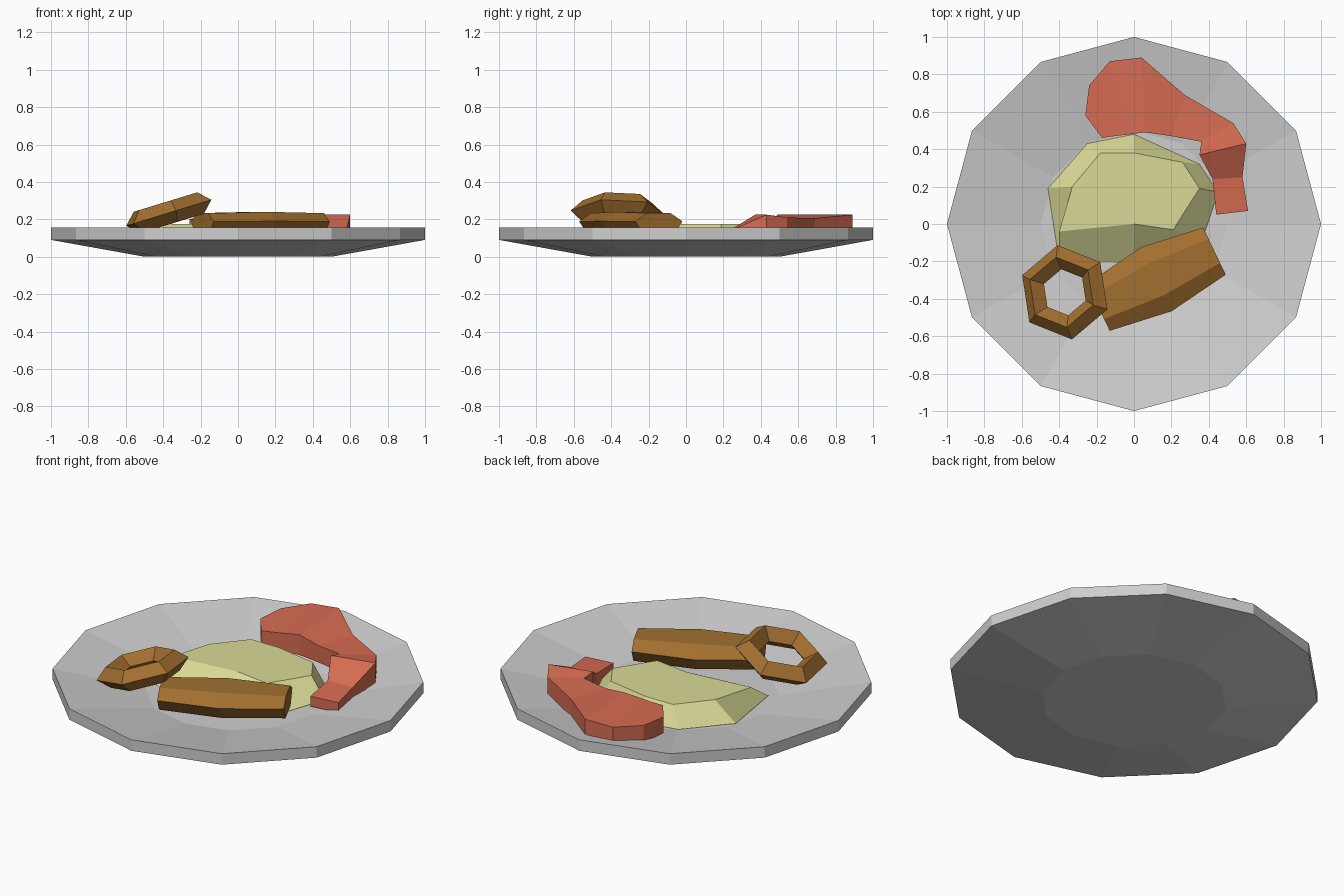
import bpy, bmesh
from math import cos, sin, pi, radians
from mathutils import Vector, Matrix

cube = bpy.data.objects.get("Cube")
if cube:
    bpy.data.objects.remove(cube, do_unlink=True)


def material(name, rgb):
    mat = bpy.data.materials.new(name)
    mat.use_nodes = True
    color = (*rgb, 1)
    mat.diffuse_color = color
    for node in mat.node_tree.nodes:
        if node.type == 'BSDF_PRINCIPLED':
            node.inputs["Base Color"].default_value = color
            node.inputs["Roughness"].default_value = 0.8
    return mat


def loft(name, rings, mat, closed=False, matrix=None):
    """Skin a row of equal point rings; cap the ends unless closed."""
    bm = bmesh.new()
    rows = [[bm.verts.new(p) for p in ring] for ring in rings]
    count = len(rows[0])
    pairs = list(zip(rows, rows[1:]))
    if closed:
        pairs.append((rows[-1], rows[0]))
    else:
        bm.faces.new(rows[0])
        bm.faces.new(rows[-1])
    for a, b in pairs:
        for i in range(count):
            j = (i + 1) % count
            bm.faces.new((a[i], a[j], b[j], b[i]))
    if matrix:
        bm.transform(matrix)
    bmesh.ops.recalc_face_normals(bm, faces=bm.faces)
    mesh = bpy.data.meshes.new(name)
    bm.to_mesh(mesh)
    bm.free()
    mesh.materials.append(mat)
    obj = bpy.data.objects.new(name, mesh)
    bpy.context.scene.collection.objects.link(obj)
    return obj


def circle(radius, z, sides, phase=0):
    angles = [phase + 2 * pi * i / sides for i in range(sides)]
    return [(radius * cos(a), radius * sin(a), z) for a in angles]


plate_grey = material("plate grey", (0.62, 0.62, 0.62))
pale_yellow = material("pale yellow", (0.70, 0.70, 0.31))
fried_brown = material("fried brown", (0.36, 0.16, 0.03))
salmon_red = material("salmon red", (0.68, 0.15, 0.085))

# Shallow twelve-sided plate, from underside to inner floor
plate_profile = [(0.5, 0), (1, 0.09), (1, 0.155), (0.5, 0.06)]
loft("plate", [circle(r, z, 12) for r, z in plate_profile], plate_grey)

# Flat-topped mound in the middle
mound_base = [(-.46, .19), (-.25, .43), (0, .48), (.35, .32),
              (.45, .17), (.36, -.1), (0, -.21), (-.4, -.2)]
mound_top = [(-.33, .2), (-.18, .38), (0, .38), (.26, .33),
             (.35, .19), (.21, -.03), (0, 0), (-.4, -.04)]
loft("mound", [[(x, y, 0.065) for x, y in mound_base],
               [(x, y, 0.176) for x, y in mound_top]], pale_yellow)

# Six-sided roll, wider in the middle
roll_center = Vector((0.12, -0.295, 0.18))
along = Vector((0.31, 0.15, 0))
across = Vector((-0.43, 0.9, 0))
roll_section = [(-1, 0.01), (-.5, .06), (.5, .06), (1, 0.01), (.6, -.08), (-.6, -.08)]
roll = []
for step, half_width in ((-1, 0.14), (0, 0.19), (1, 0.14)):
    middle = roll_center + along * step
    thin = 1 - 0.12 * abs(step)
    roll.append([middle + across * half_width * u + Vector((0, 0, v * thin))
                 for u, v in roll_section])
loft("roll", roll, fried_brown)

# Tilted ring with six sides and a diamond section, leaning on the roll
ring_section = [(0.255, 0), (0.19, 0.06), (0.125, 0), (0.19, -0.06)]
tilt = Matrix.Translation((-0.37, -0.365, 0.235)) @ Matrix.Rotation(radians(-17), 4, 'Y')
loft("ring", [circle(r, z, 6, radians(39)) for r, z in ring_section],
     fried_brown, closed=True, matrix=tilt)

# Curved slice around the back: outer point, inner point, top height
slice_steps = [
    ((-.26, .58), (-.17, .46), .2), ((-.24, .74), (-.1, .47), .205),
    ((-.13, .87), (-.02, .48), .215), ((.04, .89), (.06, .49), .225),
    ((.27, .69), (.2, .47), .205), ((.53, .54), (.36, .44), .21),
    ((.6, .43), (.35, .37), .225), ((.58, .25), (.42, .24), .145),
    ((.61, .07), (.44, .05), .13)]
slice_rings = []
for outer, inner, top in slice_steps:
    bottom = 0.105 if top > 0.15 else 0.07
    slice_rings.append([(*outer, top), (*inner, top), (*inner, bottom), (*outer, bottom)])
loft("curved_slice", slice_rings, salmon_red)
